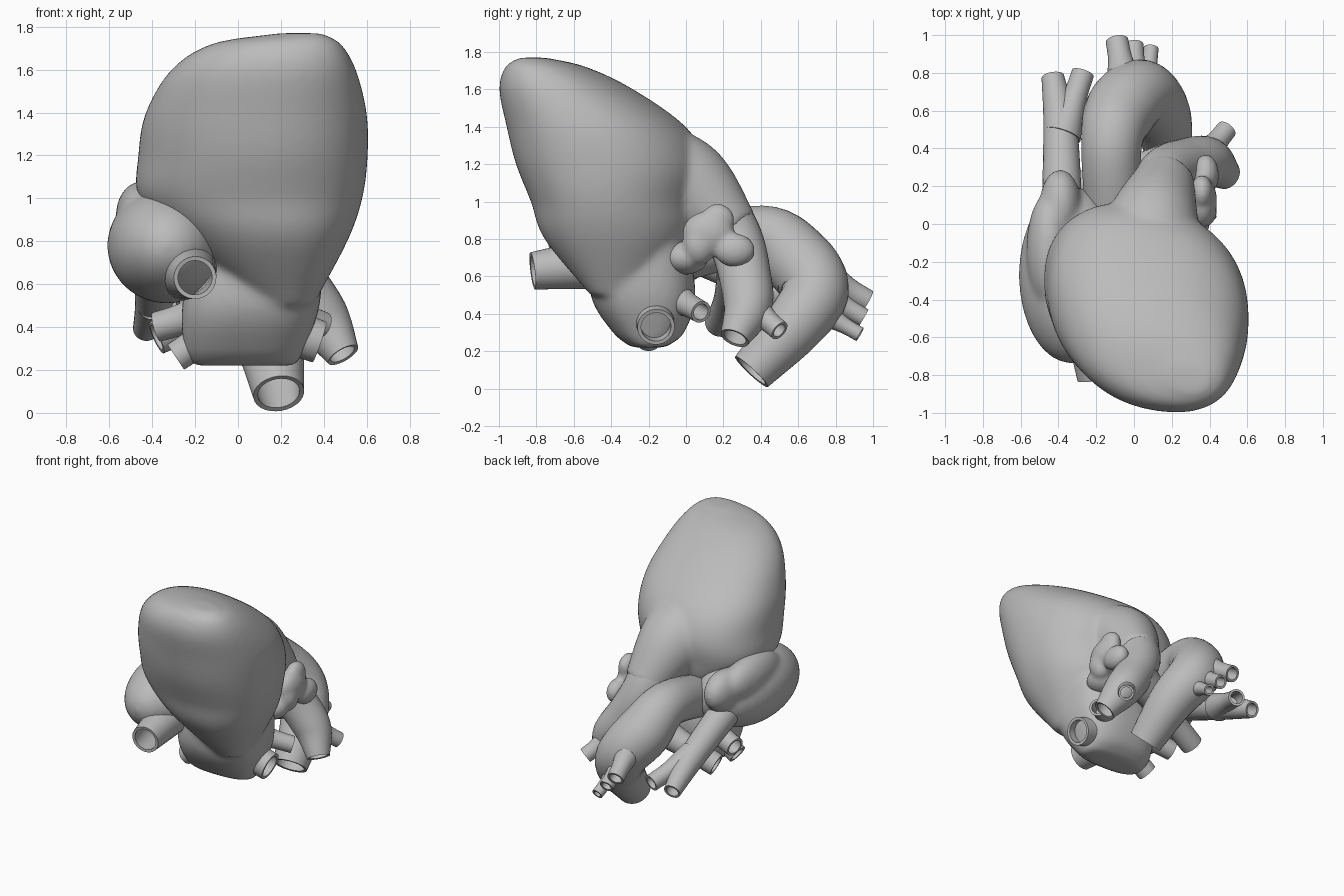
import bpy, bmesh, math
from mathutils import Vector, Matrix

cube = bpy.data.objects.get("Cube")
if cube:
    bpy.data.objects.remove(cube, do_unlink=True)

grey = bpy.data.materials.new("plain grey")
grey.use_nodes = True
grey.diffuse_color = (0.5, 0.5, 0.5, 1)
grey.node_tree.nodes["Principled BSDF"].inputs["Base Color"].default_value = grey.diffuse_color


def resample(points, steps=8):
    """Catmull-Rom interpolation of rows of numbers."""
    rows = [Vector(point) for point in points]
    rows = [rows[0] * 2 - rows[1]] + rows + [rows[-1] * 2 - rows[-2]]
    smooth = []
    for before, start, end, after in zip(rows, rows[1:], rows[2:], rows[3:]):
        slope_in, slope_out = (end - before) / 2, (after - start) / 2
        for i in range(steps):
            t = i / steps
            ease = t * t * (3 - 2 * t)
            smooth.append(start.lerp(end, ease) + slope_in * (t * (1 - t) ** 2)
                          - slope_out * (t * t * (1 - t)))
    return smooth + [rows[-2]]


def skin(bm, rings, capped):
    """Join successive rings of points with quads."""
    loops = [[bm.verts.new(point) for point in ring] for ring in rings]
    for low, high in zip(loops, loops[1:]):
        for i in range(len(low)):
            bm.faces.new((low[i - 1], low[i], high[i], high[i - 1]))
    if capped:
        bm.faces.new(reversed(loops[0]))
        bm.faces.new(loops[-1])


def circle(count):
    return [(math.cos(math.tau * k / count), math.sin(math.tau * k / count)) for k in range(count)]


def sweep(bm, points, capped=False):
    """Round section along a path of x, y, z, radius."""
    path = resample(points)
    side, rings = None, []
    for i, point in enumerate(path):
        ahead, behind = path[min(i + 1, len(path) - 1)], path[max(i - 1, 0)]
        along = (ahead.xyz - behind.xyz).normalized()
        side = along.orthogonal() if side is None else side - along * side.dot(along)
        side.normalize()
        up = along.cross(side)
        rings.append([point.xyz + (side * c + up * s) * point.w for c, s in circle(28)])
    skin(bm, rings, capped)


def stack(bm, rows, power, slant):
    """Squarish level sections: z, centre x, centre y, radius x, radius y."""
    def bend(value):
        return math.copysign(abs(value) ** (2 / power), value)
    rings = [[Vector((cx + rx * bend(c), cy + ry * bend(s) - slant * rx * bend(c), z))
              for c, s in circle(48)] for z, cx, cy, rx, ry in resample(rows)]
    skin(bm, rings, True)


def ball(bm, centre, radii):
    matrix = Matrix.Translation(centre) @ Matrix.Diagonal((*radii, 1))
    bmesh.ops.create_uvsphere(bm, u_segments=32, v_segments=20, radius=1, matrix=matrix)


def finish(name, bm, voxel=0, wall=0):
    """Turn the mesh into an object, either blended into one skin or given a wall."""
    bmesh.ops.recalc_face_normals(bm, faces=bm.faces)
    mesh = bpy.data.meshes.new(name)
    bm.to_mesh(mesh)
    bm.free()
    mesh.materials.append(grey)
    part = bpy.data.objects.new(name, mesh)
    bpy.context.collection.objects.link(part)
    if voxel:
        blend = part.modifiers.new("blend", 'REMESH')
        blend.mode, blend.voxel_size = 'VOXEL', voxel
        soften = part.modifiers.new("soften", 'SMOOTH')
        soften.factor, soften.iterations = 0.5, 14
    if wall:
        solid = part.modifiers.new("wall", 'SOLIDIFY')
        solid.thickness, solid.offset = wall, -1
    bpy.ops.object.select_all(action='DESELECT')
    part.select_set(True)
    bpy.context.view_layer.objects.active = part
    bpy.ops.object.convert(target='MESH')
    bpy.ops.object.shade_smooth_by_angle(angle=math.radians(45))


def vessel(name, *points):
    """Open tube whose wall is in proportion to its mouth."""
    bm = bmesh.new()
    sweep(bm, points)
    finish(name, bm, wall=0.01 + points[-1][-1] / 10)


def branch(name, start, end, radius):
    """Short open tube that flares where it joins the rest."""
    start, end = Vector(start), Vector(end)
    middle = start.lerp(end, 0.55)
    vessel(name, (*start, radius * 1.7), (*middle, radius * 1.1), (*end, radius))


# Ventricles blended with the outflow cone and the left atrium
bm = bmesh.new()
stack(bm, [(.5, .22, -.36, .13, .15), (.8, .12, -.36, .39, .39), (1, .06, -.37, .52, .45),
           (1.2, .07, -.4, .535, .5), (1.4, .085, -.48, .515, .47), (1.6, .12, -.64, .43, .35),
           (1.72, .18, -.75, .3, .21), (1.77, .29, -.82, .1, .07)], power=2.2, slant=.15)
sweep(bm, [(.08, -.25, 1.13, .3), (.1, 0, 1.09, .25), (.17, .26, .83, .15)], capped=True)
stack(bm, [(.22, .03, -.2, .24, .09), (.3, .03, -.2, .28, .19), (.5, .06, -.23, .32, .28),
           (.8, .1, -.25, .3, .26)], power=2.6, slant=0)
finish("ventricles", bm, voxel=0.018)

# Right atrium with its ear
bm = bmesh.new()
ball(bm, (-.33, -.27, .78), (.28, .47, .27))
ball(bm, (-.45, -.14, .92), (.12, .31, .16))
ball(bm, (-.39, .1, .89), (.11, .19, .15))
finish("right_atrium", bm, voxel=0.016)

# Left ear beside the pulmonary trunk
bm = bmesh.new()
ball(bm, (.36, .12, .83), (.08, .14, .12))
ball(bm, (.38, .26, .74), (.07, .11, .09))
ball(bm, (.36, .17, .9), (.06, .09, .09))
ball(bm, (.36, .07, .77), (.08, .09, .11))
ball(bm, (.28, 0, .7), (.12, .12, .09))
finish("left_auricle", bm, voxel=0.012)

# Great vessels
vessel("aorta", (-.1, -.05, .72, .15), (-.12, .4, .82, .16), (-.07, .6, .68, .19),
       (.04, .69, .52, .18), (.14, .58, .34, .16), (.19, .35, .09, .12))
vessel("pulmonary_trunk", (.13, .15, .97, .17), (.17, .26, .8, .15), (.26, .31, .63, .14),
       (.39, .33, .44, .13), (.49, .26, .27, .08))
vessel("superior_vena_cava", (-.38, 0, .75, .11), (-.39, .5, .52, .09), (-.43, .78, .39, .06))
vessel("inferior_vena_cava", (-.27, -.35, .7, .18), (-.23, -.58, .66, .13), (-.2, -.82, .63, .1))

# Side branches and lung veins
branch("vena_cava_branch", (-.38, .47, .53), (-.27, .8, .42), .06)
branch("left_pulmonary_branch", (.37, .35, .44), (.49, .5, .31), .055)
branch("right_pulmonary_artery", (.2, .3, .62), (-.38, .18, .35), .08)
branch("left_lower_vein", (.12, -.18, .42), (.38, -.16, .33), .1)
branch("left_upper_vein", (.16, -.08, .5), (.4, .08, .41), .06)
branch("right_lower_vein", (-.08, -.2, .4), (-.29, -.2, .26), .07)
branch("right_upper_vein", (-.1, -.1, .48), (-.38, -.04, .4), .07)

# Three branches along the top of the arch
for i, place in enumerate(("front", "middle", "rear")):
    branch("arch_branch_" + place, (.06 * i - .05, .74, .6 - .1 * i),
           (.09 * i - .09, .97 - .02 * i, .47 - .09 * i), .06 - .01 * i)
